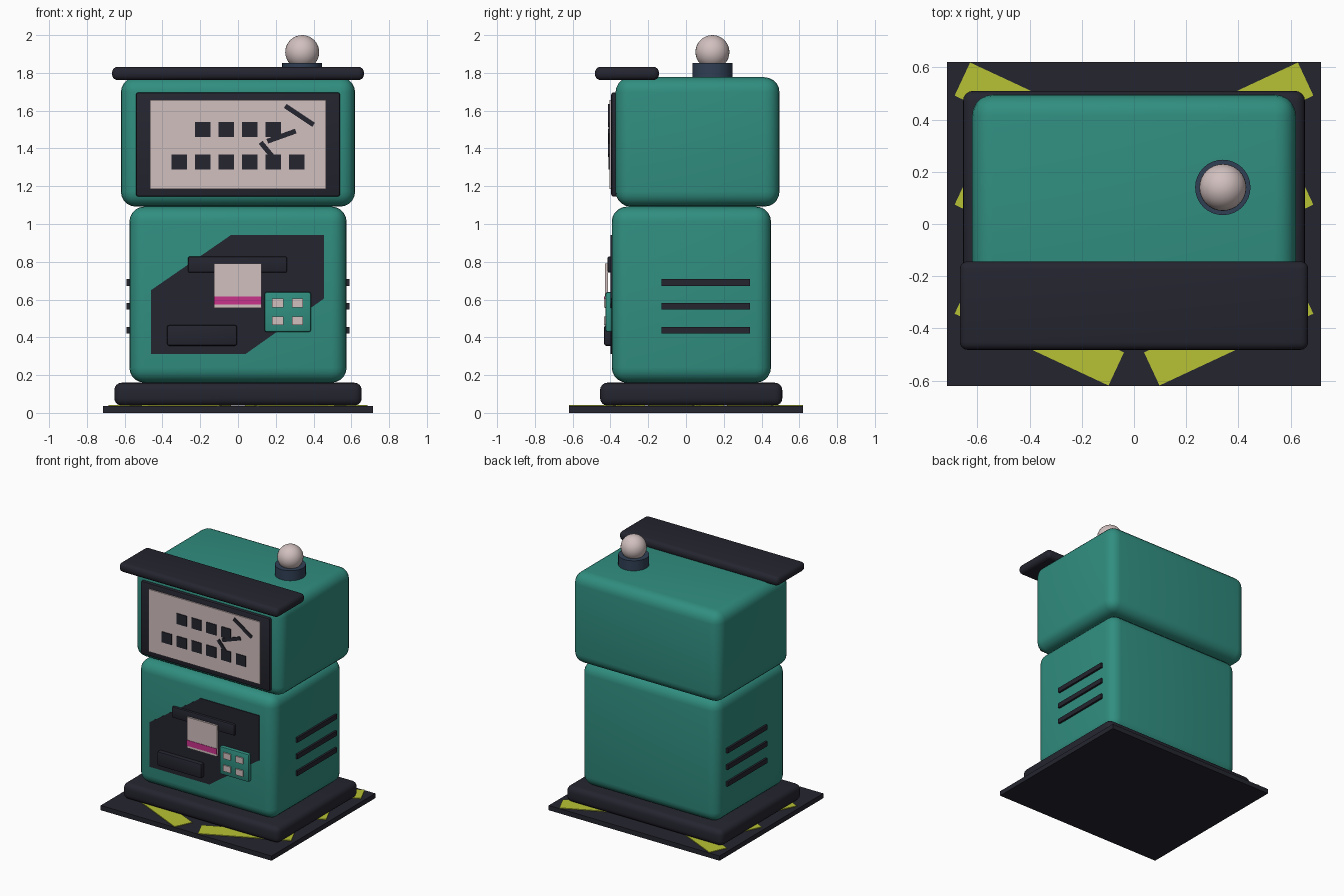
import bpy, bmesh, math
from mathutils import Matrix

if "Cube" in bpy.data.objects:
    bpy.data.objects.remove(bpy.data.objects["Cube"])


def material(name, r, g, b):
    m = bpy.data.materials.new(name)
    m.diffuse_color = (r, g, b, 1)
    m.use_nodes = True
    m.node_tree.nodes["Principled BSDF"].inputs["Base Color"].default_value = m.diffuse_color
    return m


TEAL = material("teal paint", 0.030, 0.270, 0.215)
DARK = material("dark metal", 0.018, 0.018, 0.029)
PALE = material("pale pink", 0.64, 0.53, 0.52)
YELLOW = material("hazard yellow", 0.48, 0.54, 0.035)
MAGENTA = material("magenta", 0.58, 0.032, 0.26)
SLATE = material("slate blue", 0.030, 0.050, 0.090)


def finish(name, bm, mat, smooth=False):
    bmesh.ops.recalc_face_normals(bm, faces=bm.faces)
    mesh = bpy.data.meshes.new(name)
    bm.to_mesh(mesh)
    bm.free()
    mesh.materials.append(mat)
    ob = bpy.data.objects.new(name, mesh)
    bpy.context.collection.objects.link(ob)
    if smooth:
        bpy.context.view_layer.objects.active = ob
        ob.select_set(True)
        bpy.ops.object.shade_smooth_by_angle(angle=math.radians(40))
        ob.select_set(False)
    return ob


def box(name, x, y, z, mat, bevel=0, segments=4, turn=None):
    """Box from (min, max) ranges, optionally rounded, turned about its centre."""
    bm = bmesh.new()
    bmesh.ops.create_cube(bm, size=1)
    bmesh.ops.scale(bm, verts=bm.verts, vec=[r[1] - r[0] for r in (x, y, z)])
    if bevel:
        bmesh.ops.bevel(bm, geom=bm.edges[:], offset=bevel, segments=segments,
                        profile=0.5, affect='EDGES')
    if turn:
        angle, axis = turn
        bmesh.ops.rotate(bm, verts=bm.verts,
                         matrix=Matrix.Rotation(math.radians(angle), 3, axis))
    bmesh.ops.translate(bm, verts=bm.verts, vec=[sum(r) / 2 for r in (x, y, z)])
    return finish(name, bm, mat, bevel > 0)


def around(c, size):
    return (c - size / 2, c + size / 2)


# Floor mat with slanted hazard stripes
box("floor_mat", (-0.715, 0.715), (-0.62, 0.62), (0, 0.036), DARK)
for side in (-1, 1):
    for cy in (-0.4175, 0, 0.4175):
        box("hazard_stripe", around(side * 0.3625, 0.65), around(cy, 0.14),
            (0.034, 0.041), YELLOW, turn=(side * 25, 'Z'))

# Main housing
box("plinth", (-0.655, 0.655), (-0.455, 0.51), (0.038, 0.16), DARK, 0.04)
box("lower_body", (-0.575, 0.575), (-0.393, 0.45), (0.16, 1.092), TEAL, 0.08, 5)
box("head", (-0.62, 0.62), (-0.373, 0.495), (1.092, 1.777), TEAL, 0.08, 5)
box("canopy", (-0.667, 0.667), (-0.482, -0.143), (1.762, 1.832), DARK, 0.03)

# Side vents
for side in (-1, 1):
    for cz in (0.69, 0.565, 0.438):
        box("side_vent", around(side * 0.575, 0.03), (-0.13, 0.34),
            around(cz, 0.036), DARK)

# Display: frame, screen, square glyphs and cracks
box("screen_frame", (-0.54, 0.54), (-0.396, -0.35), (1.145, 1.697), DARK, 0.012, 2)
box("screen", (-0.466, 0.466), (-0.405, -0.39), (1.185, 1.657), PALE)
columns = [-0.31 + 0.124 * i for i in range(6)]
for cz, row in ((1.5, columns[1:5]), (1.328, columns)):
    for cx in row:
        box("screen_square", around(cx, 0.082), (-0.411, -0.403),
            around(cz, 0.08), DARK)
for x0, z0, x1, z1 in ((0.25, 1.625, 0.40, 1.525), (0.155, 1.438, 0.306, 1.492),
                       (0.12, 1.432, 0.178, 1.362)):
    box("screen_crack", around((x0 + x1) / 2, math.hypot(x1 - x0, z1 - z0)),
        (-0.412, -0.403), around((z0 + z1) / 2, 0.026), DARK,
        turn=(-math.degrees(math.atan2(z1 - z0, x1 - x0)), 'Y'))

# Six-sided service panel on the lower front
bm = bmesh.new()
outline = [(-0.46, 0.312), (0.04, 0.312), (0.455, 0.605),
           (0.455, 0.943), (-0.035, 0.943), (-0.46, 0.65)]
face = bm.faces.new([bm.verts.new((x, -0.399, z)) for x, z in outline])
back = bmesh.ops.extrude_face_region(bm, geom=[face])
bmesh.ops.translate(bm, vec=(0, 0.009, 0),
                    verts=[v for v in back["geom"] if isinstance(v, bmesh.types.BMVert)])
finish("service_panel", bm, DARK)

# Printer slot, paper receipt and tray
box("printer_slot", (-0.265, 0.26), (-0.416, -0.39), (0.742, 0.828), DARK, 0.01, 2)
box("receipt", (-0.127, 0.125), (-0.430, -0.414), (0.556, 0.79), PALE)
box("receipt_stripe", (-0.127, 0.125), (-0.433, -0.426), (0.574, 0.617), MAGENTA)
box("tray", (-0.376, -0.005), (-0.434, -0.39), (0.355, 0.465), DARK, 0.012, 2)

# Keypad
box("keypad", (0.14, 0.387), (-0.426, -0.39), (0.428, 0.64), TEAL, 0.012, 2)
for cx in (0.21, 0.315):
    for cz in (0.582, 0.487):
        box("keypad_button", around(cx, 0.06), (-0.435, -0.42),
            around(cz, 0.046), PALE)

# Beacon on the roof
bm = bmesh.new()
bmesh.ops.create_cone(bm, cap_ends=True, segments=32, radius1=0.106, radius2=0.106,
                      depth=0.08, matrix=Matrix.Translation((0.34, 0.14, 1.813)))
finish("beacon_base", bm, SLATE, True)
bm = bmesh.new()
bmesh.ops.create_uvsphere(bm, u_segments=32, v_segments=16, radius=0.09,
                          matrix=Matrix.Translation((0.34, 0.14, 1.91)))
finish("beacon_dome", bm, PALE, True)
